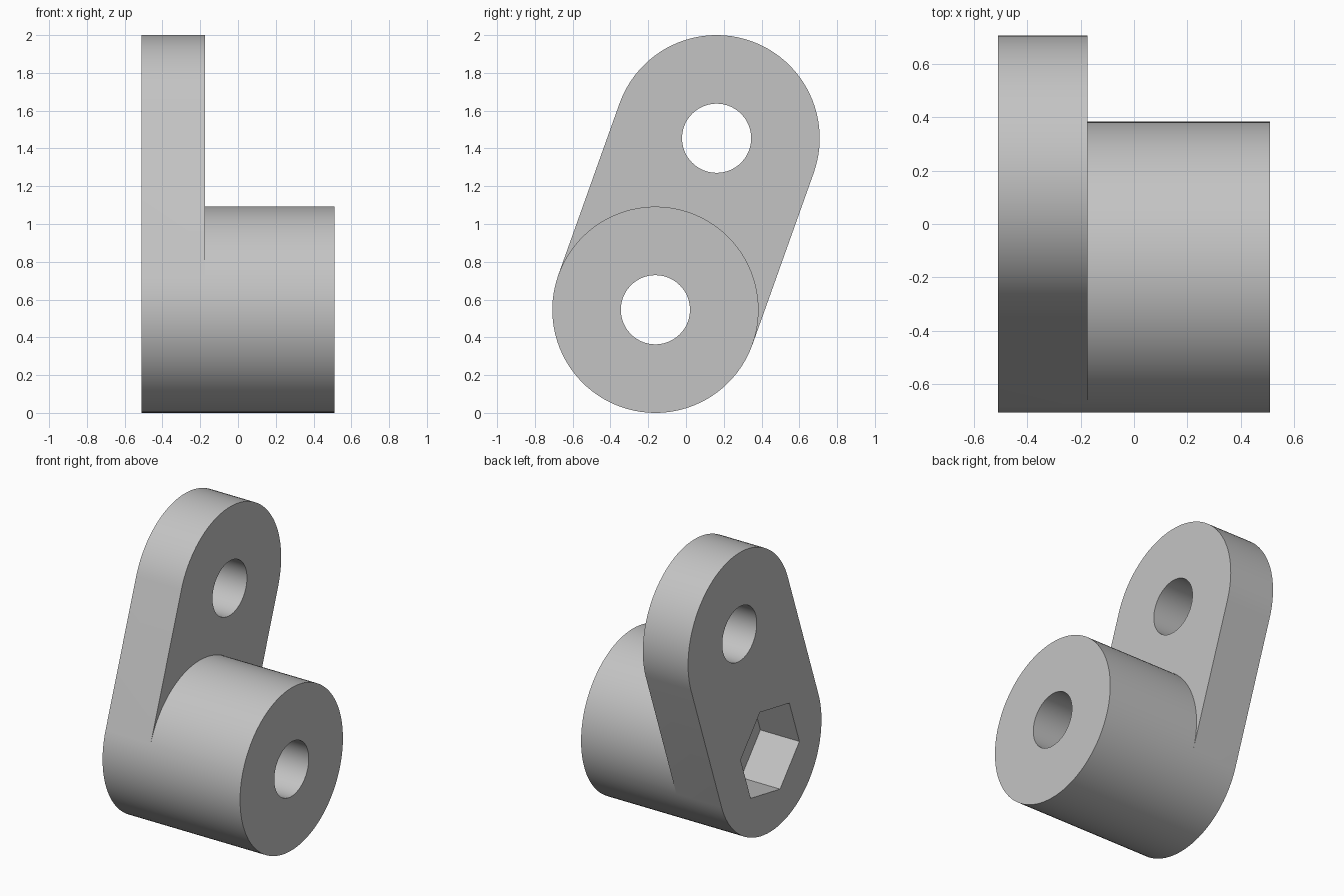
import bpy, bmesh
from math import sin, cos, pi, atan2
from mathutils import Vector

cube = bpy.data.objects.get("Cube")
if cube:
    bpy.data.objects.remove(cube)

# Main dimensions: everything is extruded along x
SEG = 96
R, HOLE, NUT = 0.546, 0.183, 0.317
LOW, HIGH = Vector((-0.162, 0.546)), Vector((0.162, 1.454))
BACK, STEP, FRONT = -0.511, -0.175, 0.511
POCKET = BACK + 0.29
AXIS = atan2(HIGH.y - LOW.y, HIGH.x - LOW.x)

bm = bmesh.new()


def ring(x, centre, radius, count=SEG, start=AXIS, sweep=2 * pi, closed=True):
    """Vertices on a circle or arc in the plane at x."""
    steps = count if closed else count - 1
    angles = [start + sweep * i / steps for i in range(count)]
    return [bm.verts.new((x, centre.x + radius * cos(a), centre.y + radius * sin(a)))
            for a in angles]


def wall(a, b):
    """Quads joining two matching closed loops."""
    for i in range(len(a)):
        j = (i + 1) % len(a)
        bm.faces.new((a[i], a[j], b[j], b[i]))


def cap(*loops):
    """Flat face bounded by an outline and its holes."""
    edges = []
    for loop in loops:
        for v, w in zip(loop, loop[1:] + loop[:1]):
            edges.append(bm.edges.get((v, w)) or bm.edges.new((v, w)))
    bmesh.ops.triangle_fill(bm, use_beauty=True, edges=edges, normal=(1, 0, 0))


# Arm outline: two half circles joined by tangent sides
half = SEG // 2


def upper_arc(x):
    return ring(x, HIGH, R, half + 1, AXIS - pi / 2, pi, closed=False)


boss_base = ring(STEP, LOW, R, start=AXIS + pi / 2)
step_top = upper_arc(STEP)
arm_step = boss_base[:half + 1] + step_top
arm_back = ring(BACK, LOW, R, half + 1, AXIS + pi / 2, pi, closed=False) + upper_arc(BACK)
wall(arm_back, arm_step)

# Boss cylinder
boss_end = ring(FRONT, LOW, R, start=AXIS + pi / 2)
wall(boss_base, boss_end)

# Upper through hole
hole_back, hole_step = ring(BACK, HIGH, HOLE), ring(STEP, HIGH, HOLE)
wall(hole_back, hole_step)

# Lower hole and hexagonal nut pocket
nut_back, nut_floor = ring(BACK, LOW, NUT, 6), ring(POCKET, LOW, NUT, 6)
wall(nut_back, nut_floor)
bore_floor, bore_end = ring(POCKET, LOW, HOLE), ring(FRONT, LOW, HOLE)
wall(bore_floor, bore_end)

# Flat faces
cap(arm_back, hole_back, nut_back)
cap(step_top + [boss_base[0]] + boss_base[:half - 1:-1], hole_step)
cap(nut_floor, bore_floor)
cap(boss_end, bore_end)

bmesh.ops.recalc_face_normals(bm, faces=bm.faces)
mesh = bpy.data.meshes.new("crank_arm")
bm.to_mesh(mesh)
bm.free()
arm = bpy.data.objects.new("crank_arm", mesh)
bpy.context.collection.objects.link(arm)

# Plain grey material
grey = bpy.data.materials.new("light_grey")
grey.use_nodes = True
grey.diffuse_color = (0.55, 0.55, 0.55, 1)
grey.node_tree.nodes["Principled BSDF"].inputs["Base Color"].default_value = grey.diffuse_color
mesh.materials.append(grey)

# Smooth round walls, crisp edges
bpy.ops.object.select_all(action="DESELECT")
arm.select_set(True)
bpy.context.view_layer.objects.active = arm
bpy.ops.object.shade_smooth_by_angle(angle=pi / 6)
